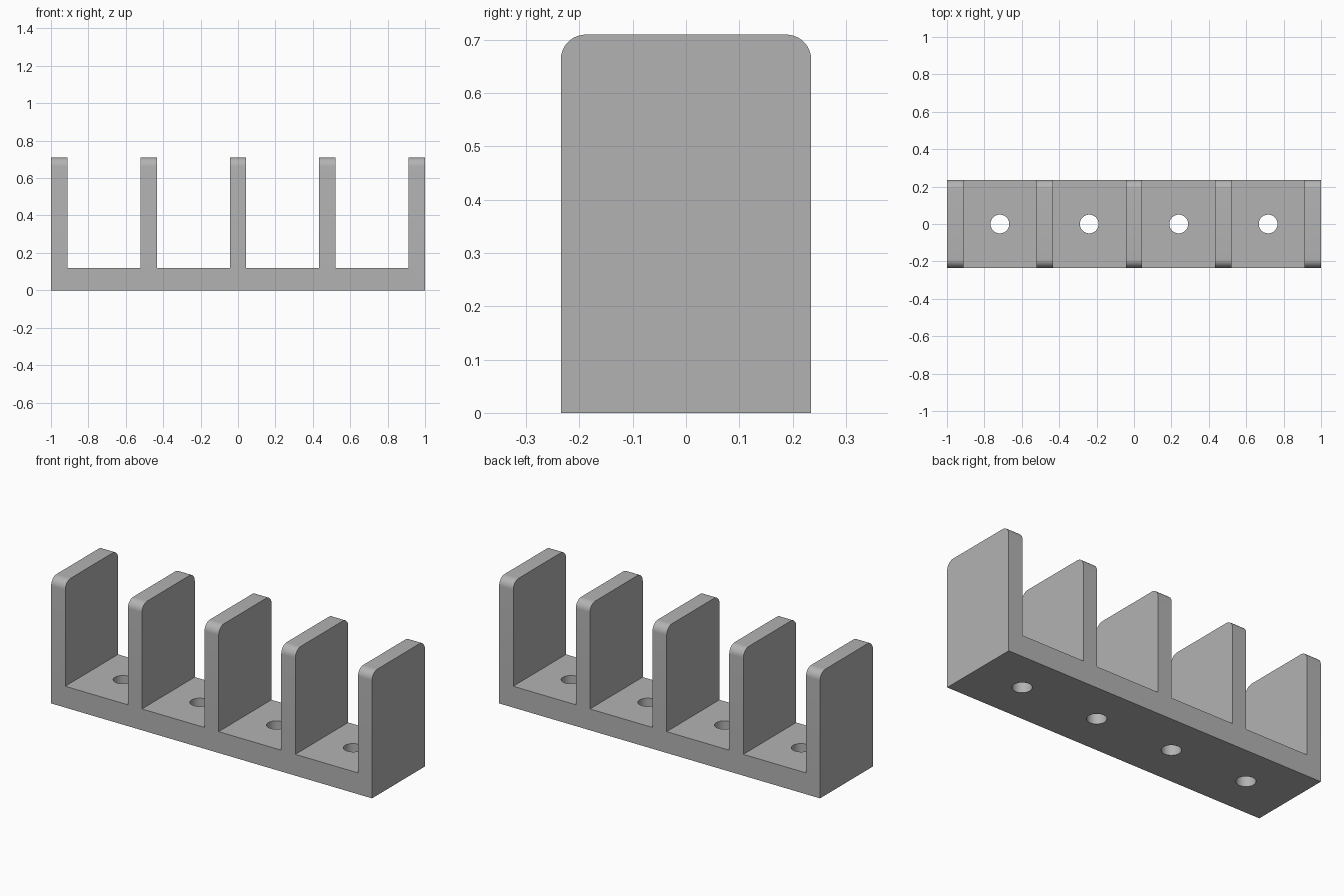
import bpy, bmesh, math
from mathutils import Matrix

cube = bpy.data.objects.get("Cube")
if cube:
    bpy.data.objects.remove(cube, do_unlink=True)

HALF_DEPTH, BASE_TOP, HEIGHT = 0.235, 0.12, 0.71
WALL, WALLS, ROUND, HOLE = 0.088, 5, 0.047, 0.05
PITCH = (2 - WALL) / (WALLS - 1)

# Plain grey material
grey = bpy.data.materials.new("plain_grey")
grey.use_nodes = True
colour = (0.45, 0.45, 0.45, 1)
grey.diffuse_color = colour
grey.node_tree.nodes["Principled BSDF"].inputs["Base Color"].default_value = colour


def add_object(name, bm):
    bmesh.ops.recalc_face_normals(bm, faces=bm.faces)
    mesh = bpy.data.meshes.new(name)
    bm.to_mesh(mesh)
    bm.free()
    mesh.materials.append(grey)
    obj = bpy.data.objects.new(name, mesh)
    bpy.context.collection.objects.link(obj)
    return obj


# Comb outline: the base and its upright dividers
outline = [(1, 0), (-1, 0)]
for i in range(WALLS):
    left = -1 + i * PITCH
    right = left + WALL
    if i > 0:
        outline.append((left, BASE_TOP))
    outline += [(left, HEIGHT), (right, HEIGHT)]
    if i < WALLS - 1:
        outline.append((right, BASE_TOP))

bm = bmesh.new()
face = bm.faces.new([bm.verts.new((x, -HALF_DEPTH, z)) for x, z in outline])
extruded = bmesh.ops.extrude_face_region(bm, geom=[face])["geom"]
moved = [v for v in extruded if isinstance(v, bmesh.types.BMVert)]
bmesh.ops.translate(bm, verts=moved, vec=(0, 2 * HALF_DEPTH, 0))

# Rounded front and back corners on each divider
top_edges = [e for e in bm.edges
             if all(abs(v.co.z - HEIGHT) < 1e-4 for v in e.verts)
             and abs(e.verts[0].co.x - e.verts[1].co.x) > 0.01]
bmesh.ops.bevel(bm, geom=top_edges, offset=ROUND, segments=10,
                profile=0.5, affect='EDGES')
rack = add_object("divider_rack", bm)

# Mounting holes midway between the dividers
bm = bmesh.new()
for i in range(WALLS - 1):
    x = -1 + WALL / 2 + (i + 0.5) * PITCH
    bmesh.ops.create_cone(bm, cap_ends=True, segments=48, radius1=HOLE,
                          radius2=HOLE, depth=0.4,
                          matrix=Matrix.Translation((x, 0, BASE_TOP / 2)))
cutter = add_object("hole_cutter", bm)
cutter.hide_render = True

drill = rack.modifiers.new("mounting_holes", 'BOOLEAN')
drill.operation = 'DIFFERENCE'
drill.solver = 'EXACT'
drill.object = cutter
for obj in bpy.context.selected_objects:
    obj.select_set(False)
bpy.context.view_layer.objects.active = rack
rack.select_set(True)
bpy.ops.object.modifier_apply(modifier=drill.name)
bpy.data.objects.remove(cutter, do_unlink=True)

bpy.ops.object.shade_smooth_by_angle(angle=math.radians(30))
